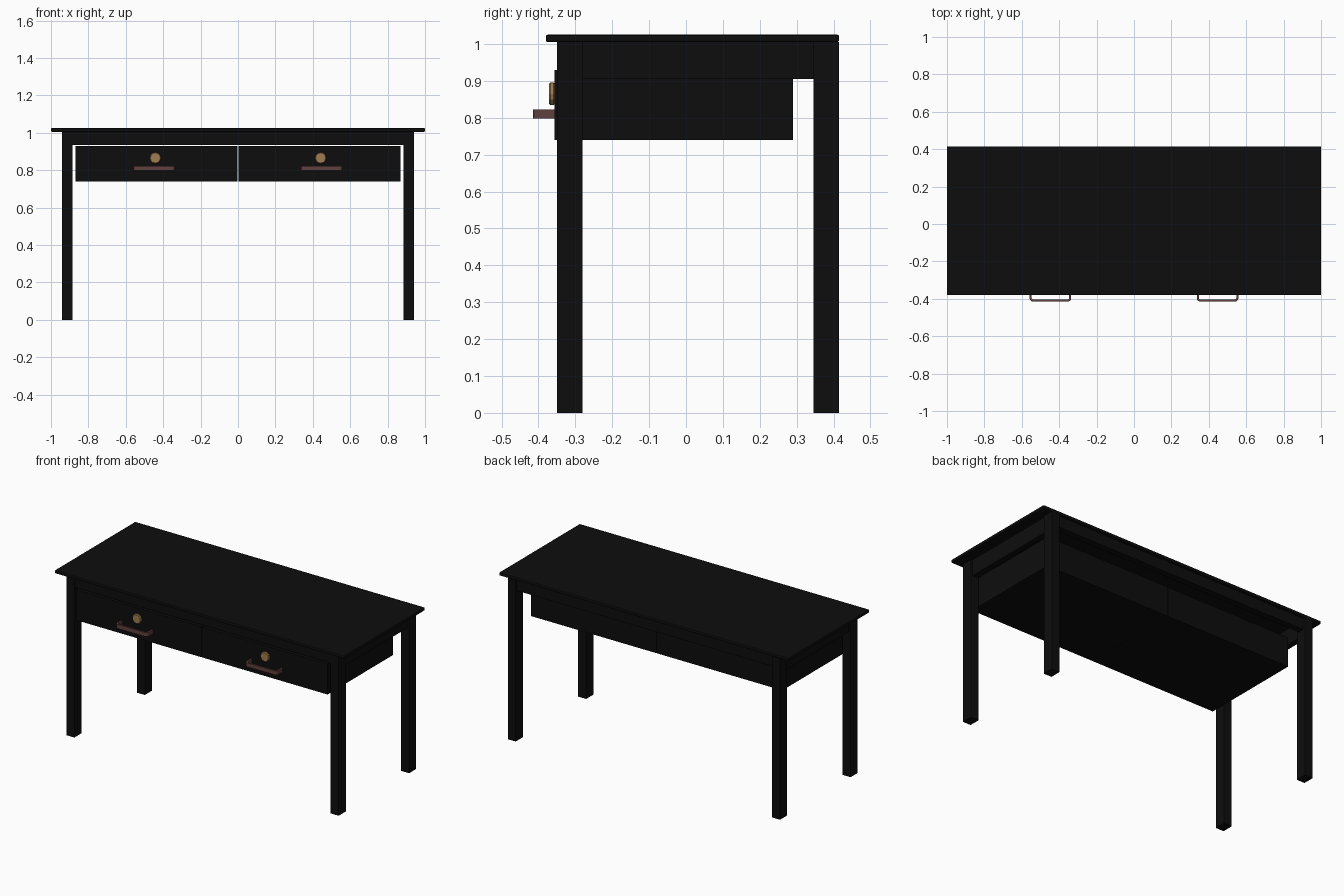
import bpy, math
from mathutils import Vector

if "Cube" in bpy.data.objects:
    bpy.data.objects.remove(bpy.data.objects["Cube"])


def material(name, rgb):
    m = bpy.data.materials.new(name)
    m.diffuse_color = (*rgb, 1)
    m.use_nodes = True
    m.node_tree.nodes["Principled BSDF"].inputs["Base Color"].default_value = m.diffuse_color
    return m


BLACK = material("black_wood", (0.004, 0.004, 0.004))
BROWN = material("handle_brown", (0.12, 0.05, 0.05))
BRASS = material("lock_brass", (0.35, 0.2, 0.08))


def box(name, x, y, z, mat=BLACK, bevel=0.0):
    """Box from (min, max) ranges on each axis."""
    x0, x1 = sorted(x)
    bpy.ops.mesh.primitive_cube_add(
        size=1, location=((x0 + x1) / 2, sum(y) / 2, sum(z) / 2))
    ob = bpy.context.object
    ob.name = name
    ob.scale = (x1 - x0, y[1] - y[0], z[1] - z[0])
    bpy.ops.object.transform_apply(location=False, rotation=False, scale=True)
    ob.data.materials.append(mat)
    if bevel:
        b = ob.modifiers.new("edge", 'BEVEL')
        b.width = bevel
        b.segments = 2
    return ob


def lock_ring(name, x, z, r, y_front, y_back):
    """Round lock plate facing the front."""
    bpy.ops.mesh.primitive_cylinder_add(
        vertices=12, radius=r, depth=y_back - y_front,
        location=(x, (y_front + y_back) / 2, z), rotation=(math.pi / 2, 0, 0))
    ob = bpy.context.object
    ob.name = name
    ob.data.materials.append(BRASS)
    b = ob.modifiers.new("edge", 'BEVEL')
    b.width = 0.004
    b.segments = 1


def handle(name, x, z):
    """Flat strip bent into a U with rounded corners."""
    def outline(w, front, r):
        pts = [(-w, -0.355)]
        for cx, a0 in ((-w + r, 180), (w - r, 270)):
            for i in range(5):
                a = math.radians(a0 + i * 22.5)
                pts.append((cx + r * math.cos(a), front + r + r * math.sin(a)))
        return pts + [(w, -0.355)]
    outer, inner = outline(0.111, -0.415, 0.018), outline(0.1, -0.404, 0.008)
    n, h = len(outer), 0.0125
    verts = [Vector((x + px, py, z + dz))
             for dz in (-h, h) for loop in (outer, inner) for px, py in loop]
    faces = []
    for i in range(n - 1):
        o0, i0, o1, i1 = i, n + i, 2 * n + i, 3 * n + i
        faces += [(o0, o0 + 1, o1 + 1, o1), (i0 + 1, i0, i1, i1 + 1),
                  (i0, i0 + 1, o0 + 1, o0), (o1, o1 + 1, i1 + 1, i1)]
    me = bpy.data.meshes.new(name)
    me.from_pydata(verts, [], faces)
    me.materials.append(BROWN)
    bpy.context.collection.objects.link(bpy.data.objects.new(name, me))


# table top
box("table_top", (-1, 1), (-0.38, 0.415), (1.005, 1.025), bevel=0.005)

# front and back rails
box("front_rail", (-0.89, 0.89), (-0.345, -0.30), (0.935, 1.005))
box("back_rail", (-0.89, 0.89), (0.36, 0.40), (0.935, 1.005))

for s, side in ((-1, "left"), (1, "right")):
    # legs and side rail
    box(f"front_leg_{side}", (s * 0.885, s * 0.94), (-0.35, -0.28), (0, 1.005))
    box(f"back_leg_{side}", (s * 0.885, s * 0.94), (0.345, 0.415), (0, 1.005))
    box(f"side_rail_{side}", (s * 0.895, s * 0.93), (-0.29, 0.355), (0.905, 1.005))

    # drawer: front panel and open tray
    a, b, t = s * 0.002, s * 0.868, s * 0.015
    box(f"drawer_front_{side}", (a, b), (-0.357, -0.335), (0.74, 0.93))
    box(f"drawer_bottom_{side}", (a, b), (-0.335, 0.29), (0.74, 0.755))
    box(f"drawer_back_{side}", (a, b), (0.275, 0.29), (0.755, 0.925))
    box(f"drawer_inner_side_{side}", (a, a + t), (-0.335, 0.275), (0.755, 0.925))
    box(f"drawer_outer_side_{side}", (b - t, b), (-0.335, 0.275), (0.755, 0.925))

    # handle and lock
    handle(f"handle_{side}", s * 0.447, 0.81)
    lock_ring(f"lock_plate_{side}", s * 0.442, 0.865, 0.031, -0.371, -0.355)
